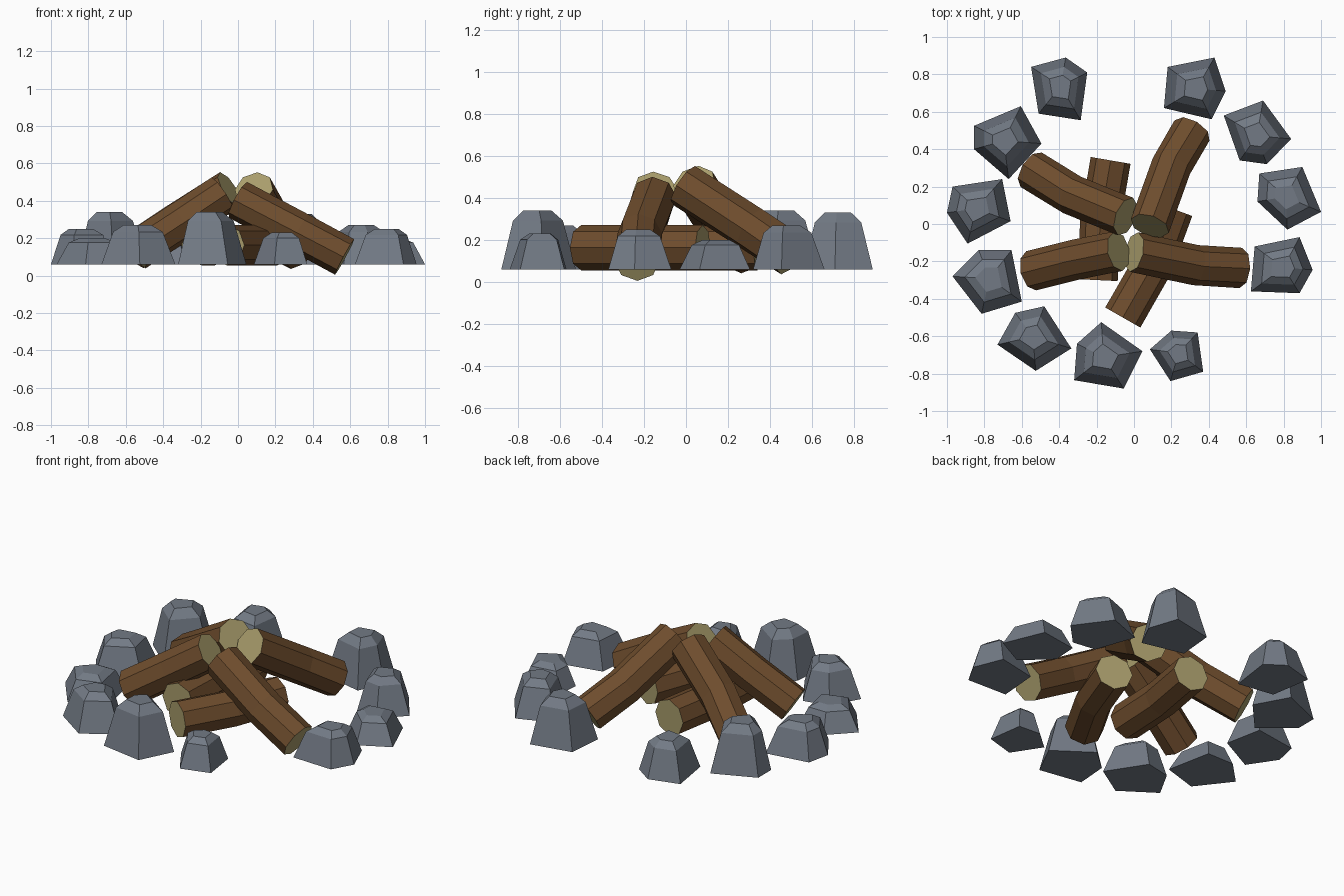
import bpy, bmesh, math
from mathutils import Vector

if "Cube" in bpy.data.objects:
    bpy.data.objects.remove(bpy.data.objects["Cube"])


def material(name, color):
    m = bpy.data.materials.new(name)
    m.diffuse_color = (*color, 1)
    m.use_nodes = True
    m.node_tree.nodes["Principled BSDF"].inputs["Base Color"].default_value = m.diffuse_color
    return m


BARK = material("bark_brown", (0.155, 0.073, 0.026))
WOOD = material("cut_wood_tan", (0.40, 0.34, 0.15))
STONE = material("stone_grey", (0.17, 0.195, 0.235))

BASE_Z = 0.06
LOG_RADIUS = 0.108
LOG_SIDES = 8


def loft(name, rings, mats):
    """Skin a stack of equal-count rings and close both ends; ends use the last material."""
    bm = bmesh.new()
    loops = [[bm.verts.new(p) for p in ring] for ring in rings]
    n = len(loops[0])
    for a, b in zip(loops, loops[1:]):
        for i in range(n):
            j = (i + 1) % n
            bm.faces.new((a[i], a[j], b[j], b[i]))
    for end in (loops[0][::-1], loops[-1]):
        bm.faces.new(end).material_index = len(mats) - 1
    bmesh.ops.recalc_face_normals(bm, faces=bm.faces)
    mesh = bpy.data.meshes.new(name)
    bm.to_mesh(mesh)
    bm.free()
    for m in mats:
        mesh.materials.append(m)
    obj = bpy.data.objects.new(name, mesh)
    bpy.context.collection.objects.link(obj)
    return obj


def log(name, *path):
    """Slightly bent eight-sided log along a path of centre points."""
    pts = [Vector(p) for p in path]
    rings = []
    for i, p in enumerate(pts):
        t = (pts[min(i + 1, len(pts) - 1)] - pts[max(i - 1, 0)]).normalized()
        side = t.cross(Vector((0, 0, 1))).normalized()
        up = side.cross(t)
        rings.append([p + LOG_RADIUS * (side * math.sin(a) + up * math.cos(a))
                      for a in (math.tau * k / LOG_SIDES for k in range(LOG_SIDES))])
    return loft(name, rings, [BARK, WOOD])


def stone(name, height, *outline):
    """Five-sided boulder: wide foot, narrower shoulder, small flat crown."""
    pts = [Vector(p) for p in outline]
    c = sum(pts, Vector((0, 0))) / len(pts)
    rings = []
    for scale, level in ((1, 0), (0.67, 0.83), (0.38, 1)):
        z = BASE_Z + level * (height - BASE_Z)
        rings.append([(*(c + (p - c) * scale), z) for p in pts])
    return loft(name, rings, [STONE])


# Leaning logs, listed from raised end to ground end
log("leaning_log_right", (0.0, -0.15, 0.405), (0.33, -0.22, 0.23), (0.57, -0.235, 0.10))
log("leaning_log_back", (0.085, -0.01, 0.46), (0.20, 0.31, 0.255), (0.31, 0.50, 0.13))
log("leaning_log_left_back", (-0.045, 0.04, 0.46), (-0.33, 0.155, 0.28), (-0.55, 0.29, 0.135))
log("leaning_log_left_front", (-0.083, -0.145, 0.435), (-0.31, -0.19, 0.285), (-0.55, -0.25, 0.13))

# Logs lying flat underneath
log("flat_log_right", (-0.06, -0.50, 0.163), (0.10, -0.22, 0.163), (0.21, 0.08, 0.163))
log("flat_log_left", (-0.125, 0.34, 0.163), (-0.18, 0.02, 0.163), (-0.195, -0.30, 0.163))

# Ring of stones
stone("stone_back_left", 0.27, (-.55, .84), (-.365, .89), (-.25, .81), (-.285, .555), (-.51, .59))
stone("stone_back_right", 0.33, (.18, .84), (.43, .89), (.49, .71), (.415, .56), (.16, .62))
stone("stone_right_back", 0.27, (.48, .58), (.69, .66), (.84, .455), (.71, .32), (.565, .34))
stone("stone_right", 0.20, (.67, .27), (.90, .305), (1.0, .065), (.82, -.03), (.66, .12))
stone("stone_right_front", 0.25, (.645, -.12), (.885, -.07), (.955, -.245), (.885, -.37), (.625, -.36))
stone("stone_front_right", 0.23, (.20, -.57), (.34, -.58), (.37, -.79), (.195, -.84), (.085, -.67))
stone("stone_front", 0.34, (-.175, -.525), (.045, -.68), (-.055, -.88), (-.32, -.835), (-.305, -.64))
stone("stone_front_left", 0.27, (-.635, -.475), (-.48, -.44), (-.335, -.665), (-.525, -.785), (-.73, -.645))
stone("stone_left_front", 0.20, (-.83, -.14), (-.655, -.14), (-.60, -.415), (-.815, -.48), (-.97, -.28))
stone("stone_left", 0.25, (-.97, .20), (-.705, .24), (-.66, .015), (-.89, -.105), (-1.0, .06))
stone("stone_left_back", 0.34, (-.855, .525), (-.605, .63), (-.495, .43), (-.67, .24), (-.855, .40))
